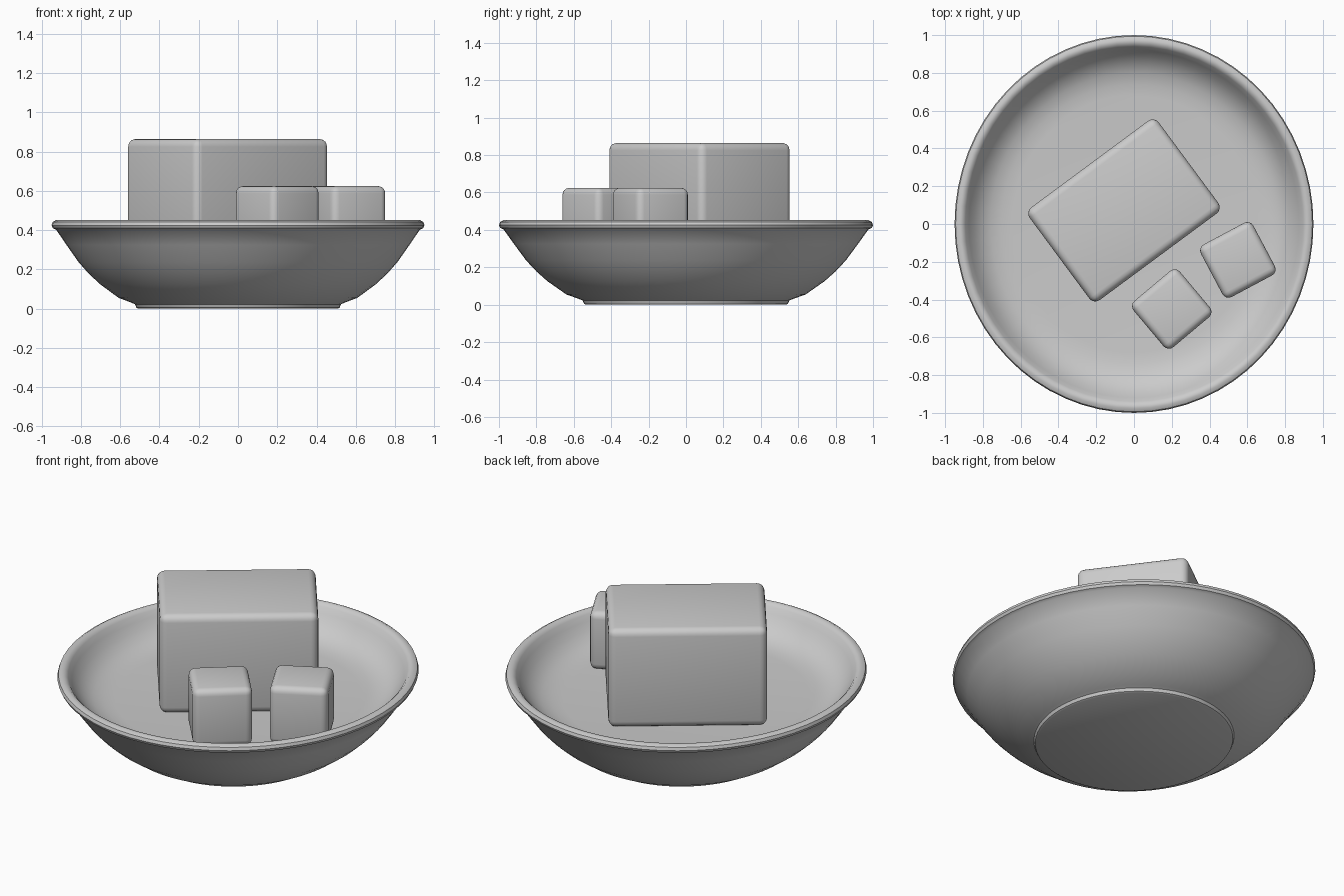
import bpy, bmesh, math

if "Cube" in bpy.data.objects:
    bpy.data.objects.remove(bpy.data.objects["Cube"])

SEGMENTS = 64
RX, RY = 0.95, 1.0
FLOOR = 0.285


def finish(obj, angle=40):
    bpy.ops.object.select_all(action='DESELECT')
    obj.select_set(True)
    bpy.context.view_layer.objects.active = obj
    bpy.ops.object.shade_smooth_by_angle(angle=math.radians(angle))


def lathe(name, profile):
    """Spin an (r, z) profile into an oval solid of revolution."""
    bm = bmesh.new()
    verts = [bm.verts.new((r, 0, z)) for r, z in profile]
    edges = [bm.edges.new(pair) for pair in zip(verts, verts[1:])]
    bmesh.ops.spin(bm, geom=verts + edges, cent=(0, 0, 0), axis=(0, 0, 1),
                   angle=math.tau, steps=SEGMENTS)
    bmesh.ops.remove_doubles(bm, verts=bm.verts, dist=1e-5)
    bmesh.ops.scale(bm, vec=(RX, RY, 1), verts=bm.verts)
    bmesh.ops.recalc_face_normals(bm, faces=bm.faces)
    mesh = bpy.data.meshes.new(name)
    bm.to_mesh(mesh)
    bm.free()
    obj = bpy.data.objects.new(name, mesh)
    bpy.context.collection.objects.link(obj)
    finish(obj)


def block(name, x, y, length, width, top, turn, bevel):
    """Rounded block resting on the bowl floor."""
    bpy.ops.mesh.primitive_cube_add(size=1, location=(x, y, (top + FLOOR) / 2),
                                    rotation=(0, 0, math.radians(turn)))
    obj = bpy.context.object
    obj.name = name
    obj.scale = (length, width, top - FLOOR)
    bpy.ops.object.transform_apply(location=False, rotation=False, scale=True)
    mod = obj.modifiers.new("rounding", 'BEVEL')
    mod.width = bevel
    mod.segments = 4
    bpy.ops.object.modifier_apply(modifier=mod.name)
    finish(obj)


# Bowl: foot, curved outside, rounded lip, inside wall and floor
lathe("bowl", [
    (0, 0), (0.535, 0), (0.545, 0.005), (0.552, 0.022), (0.57, 0.03),
    (0.64, 0.055), (0.74, 0.125), (0.80, 0.178), (0.855, 0.237),
    (0.92, 0.325), (0.975, 0.402), (0.993, 0.41), (1.0, 0.425),
    (0.994, 0.442), (0.975, 0.452), (0.955, 0.449), (0.94, 0.435),
    (0.92, 0.404), (0.89, 0.365), (0.85, 0.328), (0.80, 0.302),
    (0.74, 0.288), (0.68, FLOOR - 0.002), (0, FLOOR - 0.002)])

# Blocks in the bowl
block("large_block", -0.053, 0.072, 0.85, 0.61, 0.865, 36.5, 0.04)
block("small_block_front", 0.2, -0.45, 0.32, 0.32, 0.625, 40, 0.037)
block("small_block_right", 0.55, -0.19, 0.315, 0.315, 0.625, 28, 0.037)
